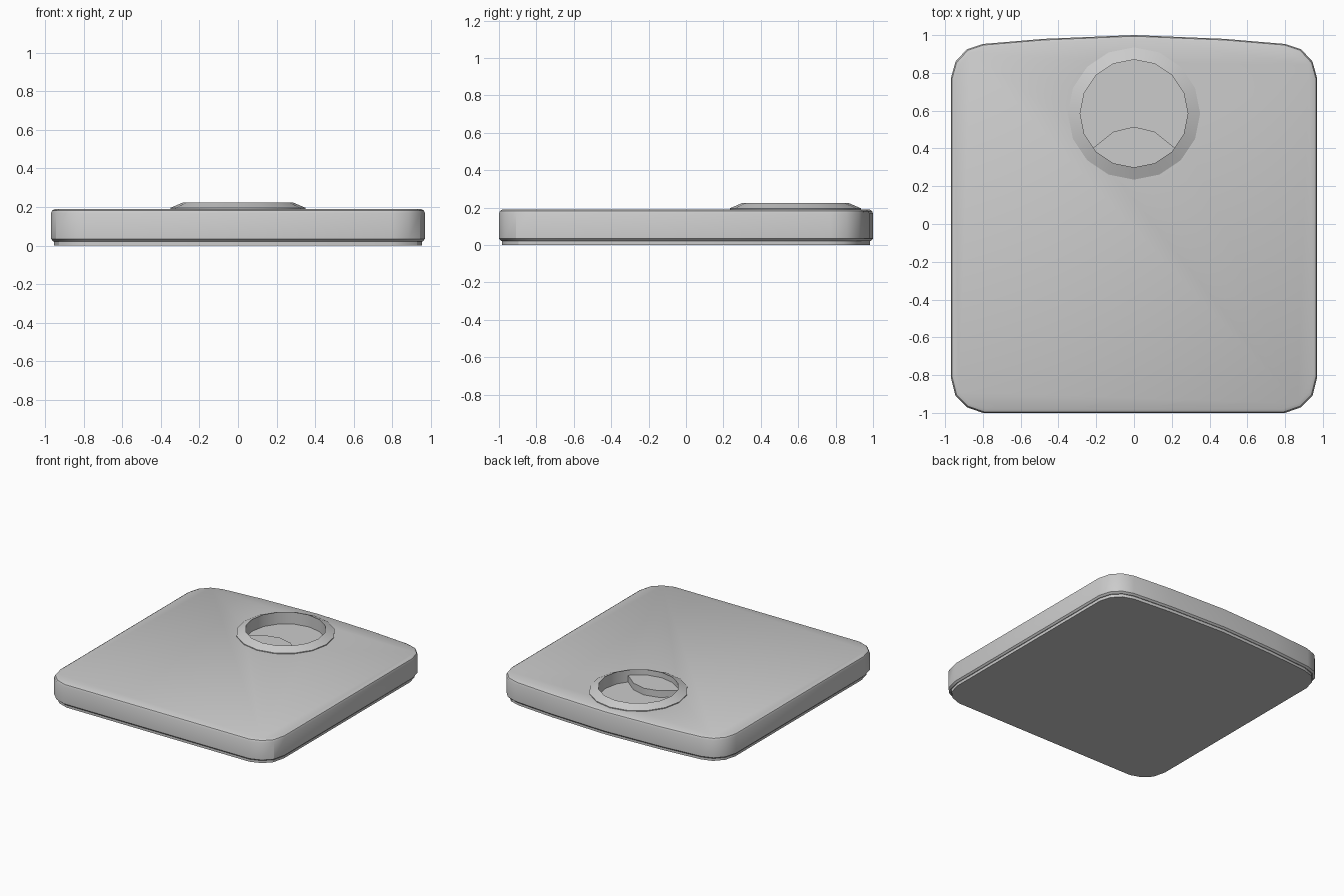
import bpy, bmesh, math

if "Cube" in bpy.data.objects:
    bpy.data.objects.remove(bpy.data.objects["Cube"])

DIAL_Y = 0.585


def loft(name, rings, cap=True, closed=False):
    """Skin a stack of equal-length point rings."""
    bm = bmesh.new()
    rows = [[bm.verts.new(p) for p in r] for r in rings]
    n = len(rows[0])
    pairs = list(zip(rows, rows[1:]))
    if closed:
        pairs.append((rows[-1], rows[0]))
    for a, b in pairs:
        for i in range(n):
            j = (i + 1) % n
            bm.faces.new((a[i], a[j], b[j], b[i]))
    if cap and not closed:
        bm.faces.new(rows[0][::-1])
        bm.faces.new(rows[-1])
    bmesh.ops.recalc_face_normals(bm, faces=bm.faces)
    me = bpy.data.meshes.new(name)
    bm.to_mesh(me)
    bm.free()
    ob = bpy.data.objects.new(name, me)
    bpy.context.collection.objects.link(ob)
    return ob


def circle(r, z, n=16):
    return [(r * math.cos(2 * math.pi * i / n),
             DIAL_Y + r * math.sin(2 * math.pi * i / n), z) for i in range(n)]


def smooth(ob, angle=30):
    bpy.ops.object.select_all(action='DESELECT')
    ob.select_set(True)
    bpy.context.view_layer.objects.active = ob
    bpy.ops.object.shade_smooth_by_angle(angle=math.radians(angle))


# Body outline: rounded square with a bowed back edge, mirrored across x
half = [(0.80, -1.0), (0.885, -0.97), (0.945, -0.91), (0.97, -0.81),
        (0.97, 0.77), (0.945, 0.86), (0.885, 0.925), (0.80, 0.953), (0.48, 0.98)]
outline = half + [(0, 1.0)] + [(-x, y) for x, y in reversed(half)]


def body_ring(inset, z):
    return [(x * (1 - inset), y * (1 - inset), z) for x, y in outline]


# Platform with narrow foot plate and bevelled rims
platform = loft("platform", [body_ring(i, z) for i, z in
                [(0.017, 0), (0.017, 0.022), (0.012, 0.022), (0, 0.034),
                 (0, 0.168), (0.006, 0.182), (0.02, 0.19)]])

# Dial well cut into the platform
cutter = loft("dial_well_cutter", [circle(0.287, 0.13), circle(0.287, 0.4)])
cutter.hide_render = True
cutter.hide_viewport = True
cut = platform.modifiers.new("dial_well", 'BOOLEAN')
cut.operation = 'DIFFERENCE'
cut.solver = 'EXACT'
cut.object = cutter
smooth(platform)

# Raised dial bezel
bezel = loft("dial_bezel", [circle(r, z) for r, z in
             [(0.35, 0.185), (0.35, 0.196), (0.285, 0.224), (0.285, 0.131)]], closed=True)
smooth(bezel)

# Raised cover over the front part of the dial
arc = [(0.22, 0.40), (0.11, 0.488), (0, 0.515), (-0.11, 0.488), (-0.22, 0.40)]
rim = [(x, y) for x, y, _ in circle(0.285, 0)[10:15]]
cover = loft("dial_cover", [[(x, y, z) for x, y in arc + rim] for z in (0.128, 0.182)])
smooth(cover)
